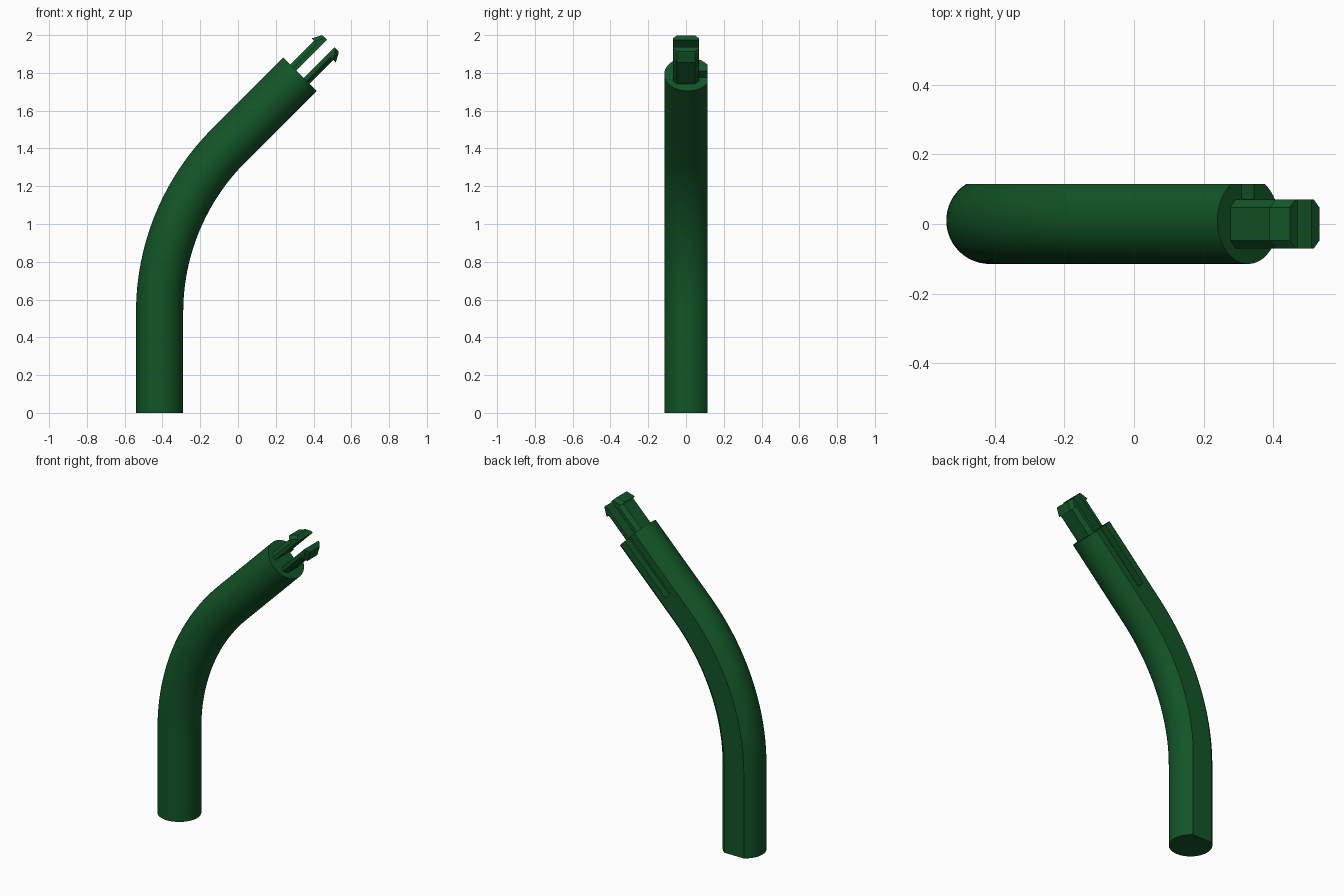
import bpy, bmesh
from math import sin, cos, pi, radians, sqrt, acos
from mathutils import Vector, Matrix

if "Cube" in bpy.data.objects:
    bpy.data.objects.remove(bpy.data.objects["Cube"])

green = bpy.data.materials.new("dark green")
green.use_nodes = True
COLOUR = (0.006, 0.09, 0.02, 1)
green.diffuse_color = COLOUR
green.node_tree.nodes["Principled BSDF"].inputs["Base Color"].default_value = COLOUR

# Frame of the upper end: local x across the tube, y to the back, z along the axis
TIP = Vector((0.328, 0, 1.793))
END = Matrix.Translation(TIP) @ Matrix.Rotation(radians(45), 4, 'Y')


def loft(name, rings):
    """Skin a row of equal-length closed rings and cap both ends."""
    bm = bmesh.new()
    rows = [[bm.verts.new(p) for p in ring] for ring in rings]
    n = len(rows[0])
    for a, b in zip(rows, rows[1:]):
        for i in range(n):
            j = (i + 1) % n
            bm.faces.new((a[i], a[j], b[j], b[i]))
    bm.faces.new(rows[0])
    bm.faces.new(rows[-1])
    bmesh.ops.recalc_face_normals(bm, faces=bm.faces)
    mesh = bpy.data.meshes.new(name)
    bm.to_mesh(mesh)
    bm.free()
    mesh.materials.append(green)
    ob = bpy.data.objects.new(name, mesh)
    bpy.context.collection.objects.link(ob)
    return ob


def activate(ob):
    bpy.ops.object.select_all(action='DESELECT')
    ob.select_set(True)
    bpy.context.view_layer.objects.active = ob


# Bent tube: round section with a flat along the back
R, SHIFT, FLAT = 0.125, 0.01, 0.115
half = acos((FLAT - SHIFT) / R)
SIDES = 40
section = []
for i in range(SIDES + 1):
    a = pi / 2 + half + (2 * pi - 2 * half) * i / SIDES
    section.append(Vector((R * cos(a), SHIFT + R * sin(a), 0)))

BEND, START, X0, STEPS = 1.25, 0.532, -0.415, 24
stations = [(Vector((X0, 0, 0)), 0)]
for i in range(STEPS + 1):
    a = radians(45) * i / STEPS
    stations.append((Vector((X0 + BEND * (1 - cos(a)), 0, START + BEND * sin(a))), a))
stations.append((TIP, radians(45)))
tube = loft("bent_tube", [[p + Matrix.Rotation(a, 3, 'Y') @ v for v in section]
                          for p, a in stations])

# Groove cut into the flat, open at the upper end
groove = loft("groove_cutter", [[END @ Vector((x, y, z)) for x, y in
              ((-0.025, 0.072), (0.025, 0.072), (0.025, 0.2), (-0.025, 0.2))]
              for z in (-0.4, 0.05)])
groove.hide_render = True
activate(tube)
cut = tube.modifiers.new("groove", 'BOOLEAN')
cut.operation = 'DIFFERENCE'
cut.solver = 'EXACT'
cut.object = groove
bpy.ops.object.modifier_apply(modifier=cut.name)
bpy.data.objects.remove(groove)
bpy.ops.object.shade_smooth_by_angle(angle=radians(25))

# Two barbed clip prongs with chamfered outer corners
GAP, HALF_W, CHAMFER = 0.028, 0.07, 0.022
profile = [(-0.01, 0.072), (0.178, 0.072), (0.178, 0.09), (0.222, 0.067), (0.23, 0.06)]
for name, side in (("upper_prong", -1), ("lower_prong", 1)):
    rings = []
    for s, t in profile:
        outline = ((GAP, -HALF_W), (t - CHAMFER, -HALF_W), (t, CHAMFER - HALF_W),
                   (t, HALF_W - CHAMFER), (t - CHAMFER, HALF_W), (GAP, HALF_W))
        rings.append([END @ Vector((side * x, y, s)) for x, y in outline])
    loft(name, rings)
